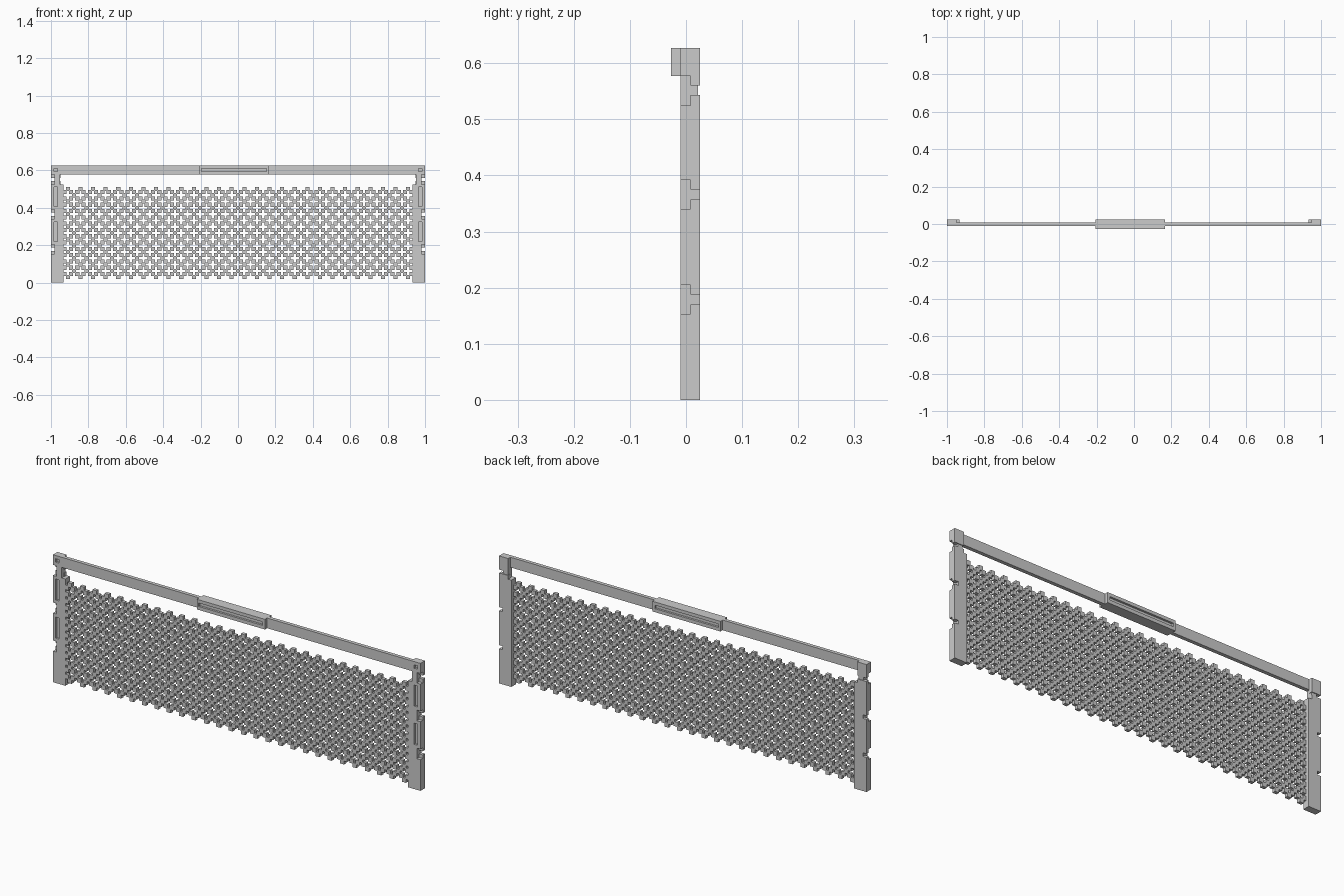
import bpy
import bmesh

cube = bpy.data.objects.get("Cube")
if cube:
    bpy.data.objects.remove(cube, do_unlink=True)

FRONT, MID, BACK = -0.01, 0.008, 0.025
RAIL_LOW, RAIL_TOP = 0.577, 0.627


def box(name, xs, ys, zs):
    """Box given by its low and high limit on each axis."""
    bm = bmesh.new()
    bmesh.ops.create_cube(bm, size=1)
    for v in bm.verts:
        v.co = [lim[0] if c < 0 else lim[1] for c, lim in zip(v.co, (xs, ys, zs))]
    mesh = bpy.data.meshes.new(name)
    bm.to_mesh(mesh)
    bm.free()
    obj = bpy.data.objects.new(name, mesh)
    bpy.context.collection.objects.link(obj)
    return obj


def apply_modifiers(obj):
    bpy.context.view_layer.objects.active = obj
    for mod in list(obj.modifiers):
        bpy.ops.object.modifier_apply(modifier=mod.name)


def boolean(obj, operation, xs, ys, zs):
    """Cut or join a box, then discard the helper."""
    tool = box("helper", xs, ys, zs)
    tool.hide_render = True
    mod = obj.modifiers.new("shape", 'BOOLEAN')
    mod.operation = operation
    mod.solver = 'EXACT'
    mod.object = tool
    apply_modifiers(obj)
    bpy.data.objects.remove(tool, do_unlink=True)


def mirror(obj):
    obj.modifiers.new("mirror", 'MIRROR')
    apply_modifiers(obj)


# Side posts with a stepped outer notch at each height
posts = box("side_posts", (0.933, 1), (FRONT, BACK), (0, 0.543))
boolean(posts, 'DIFFERENCE', (0.92, 0.95), (-0.1, 0.1), (0.525, 0.6))
boolean(posts, 'DIFFERENCE', (0.92, 1.1), (-0.1, MID), (0.525, 0.6))
for z in (0.179, 0.366):
    boolean(posts, 'DIFFERENCE', (0.98, 1.1), (-0.1, MID), (z - 0.026, z + 0.026))
    boolean(posts, 'DIFFERENCE', (0.98, 1.1), (-0.1, 0.1), (z - 0.009, z + 0.009))

# Recessed slots on the post fronts
for z in (0.272, 0.46):
    boolean(posts, 'DIFFERENCE', (0.966, 0.985), (-0.1, 0), (z - 0.052, z + 0.052))
mirror(posts)

# Necks joining the posts to the rail
mirror(box("post_necks", (0.953, 0.98), (FRONT, BACK - 0.004), (0.52, 0.582)))

# Top rail and its thick end blocks
box("top_rail", (-0.951, 0.951), (FRONT, MID), (RAIL_LOW, RAIL_TOP))
ends = box("rail_ends", (0.95, 1), (FRONT, BACK), (0.56, RAIL_TOP))
boolean(ends, 'DIFFERENCE', (0.9, 1.1), (-0.1, MID), (0.5, RAIL_LOW))
boolean(ends, 'DIFFERENCE', (0.966, 0.985), (-0.1, 0), (0.594, 0.611))
mirror(ends)

# Central grip, slotted front and back
grip = box("center_grip", (-0.205, 0.165), (-0.027, BACK), (RAIL_LOW, RAIL_TOP))
for ys in ((-0.1, -0.017), (0.015, 0.1)):
    boolean(grip, 'DIFFERENCE', (-0.195, 0.152), ys, (0.594, 0.611))


# Net: overlapping square steps along crossing diagonals
STEP, HALF = 0.01685, 0.65
COLS, ROWS = 56, 14


def filled(u, v):
    """True where a square covers cell u, v; odd cells are overlap bands."""
    near_u = [u // 2] if u % 2 == 0 else [u // 2, u // 2 + 1]
    near_v = [v // 2] if v % 2 == 0 else [v // 2, v // 2 + 1]
    return any((i + j) % 4 == 0 or (i - j) % 4 == 0
               for i in near_u for j in near_v
               if abs(i) <= COLS and abs(j) <= ROWS)


def line(u):
    """Position of the low edge of cell u."""
    return STEP * (u // 2 + (1 - HALF if u % 2 else HALF - 1))


bm = bmesh.new()
corners = {}


def corner(u, v):
    if (u, v) not in corners:
        corners[u, v] = bm.verts.new((line(u), FRONT + 0.0005, line(v) + 0.265))
    return corners[u, v]


for u in range(-2 * COLS - 1, 2 * COLS + 2):
    for v in range(-2 * ROWS - 1, 2 * ROWS + 2):
        if filled(u, v):
            bm.faces.new([corner(u, v), corner(u + 1, v),
                          corner(u + 1, v + 1), corner(u, v + 1)])
result = bmesh.ops.extrude_face_region(bm, geom=bm.faces[:], use_keep_orig=True)
for item in result["geom"]:
    if isinstance(item, bmesh.types.BMVert):
        item.co.y = MID - 0.0005
bmesh.ops.recalc_face_normals(bm, faces=bm.faces[:])
mesh = bpy.data.meshes.new("net")
bm.to_mesh(mesh)
bm.free()
bpy.context.collection.objects.link(bpy.data.objects.new("net", mesh))
